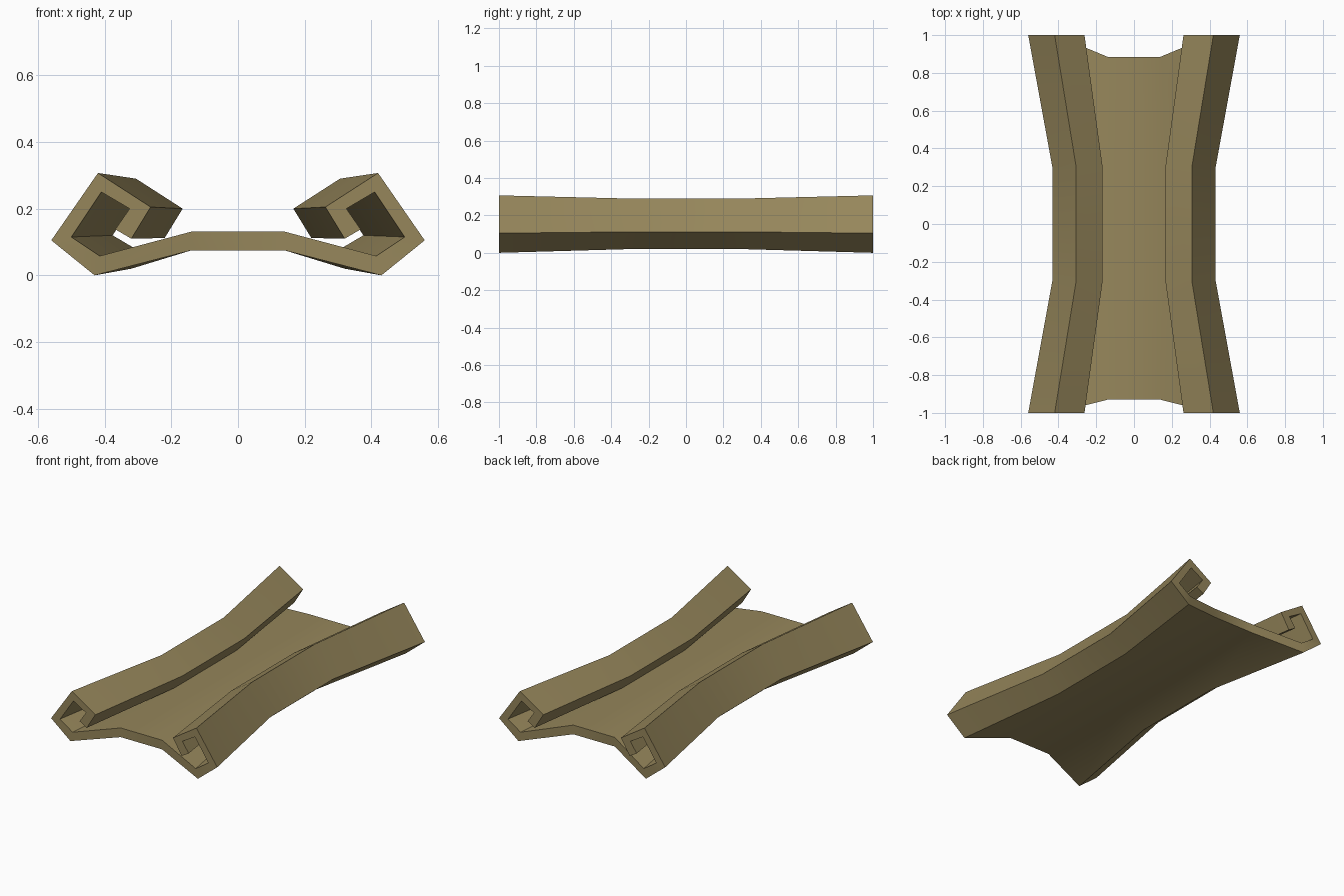
import bpy, bmesh, math

cube = bpy.data.objects.get("Cube")
if cube:
    bpy.data.objects.remove(cube, do_unlink=True)

# One tan finish
tan = bpy.data.materials.new("tan")
tan.use_nodes = True
color = (0.305, 0.24, 0.105, 1)
tan.diffuse_color = color
tan.node_tree.nodes["Principled BSDF"].inputs["Base Color"].default_value = color

# Half profiles (x, z): underside, outer wall, roof, hooked lip, then back along the inside
END = [(0.14, 0.075), (0.43, 0.0), (0.56, 0.105), (0.42, 0.307), (0.262, 0.205), (0.32, 0.11),
       (0.368, 0.138), (0.325, 0.2), (0.41, 0.25), (0.5, 0.115), (0.415, 0.058), (0.14, 0.131)]
WAIST = [(0.14, 0.075), (0.32, 0.02), (0.432, 0.112), (0.306, 0.29), (0.166, 0.2), (0.22, 0.112),
         (0.268, 0.14), (0.228, 0.195), (0.3, 0.235), (0.376, 0.12), (0.315, 0.084), (0.14, 0.131)]
# Station: y of the rails, y of the floor centre, profile
STATIONS = [(-1, -0.93, END), (-0.3, -0.3, WAIST), (0.3, 0.3, WAIST), (1, 0.885, END)]


def ring(bm, rail_y, floor_y, half):
    """Full closed section: right half plus its mirror image."""
    last = len(half) - 1
    pts = [(x, floor_y if i in (0, last) else rail_y, z) for i, (x, z) in enumerate(half)]
    pts += [(-x, y, z) for x, y, z in reversed(pts)]
    return [bm.verts.new(p) for p in pts]


bm = bmesh.new()
rings = [ring(bm, *s) for s in STATIONS]
count = len(rings[0])

# Skin along the length
for a, b in zip(rings, rings[1:]):
    for i in range(count):
        j = (i + 1) % count
        bm.faces.new((a[i], a[j], b[j], b[i]))

# End caps: quads pair the outer line with the inner line
half = count // 2
for r in (rings[0], rings[-1]):
    for side in (r[:half], r[half:]):
        for i in range(half // 2 - 1):
            bm.faces.new((side[i], side[i + 1], side[-2 - i], side[-1 - i]))
    bm.faces.new((r[0], r[half - 1], r[half], r[-1]))

bmesh.ops.recalc_face_normals(bm, faces=bm.faces)
mesh = bpy.data.meshes.new("rail_channel")
bm.to_mesh(mesh)
bm.free()
mesh.materials.append(tan)
body = bpy.data.objects.new("rail_channel", mesh)
bpy.context.collection.objects.link(body)

bpy.ops.object.select_all(action="DESELECT")
body.select_set(True)
bpy.context.view_layer.objects.active = body
bpy.ops.object.shade_smooth_by_angle(angle=math.radians(30))
